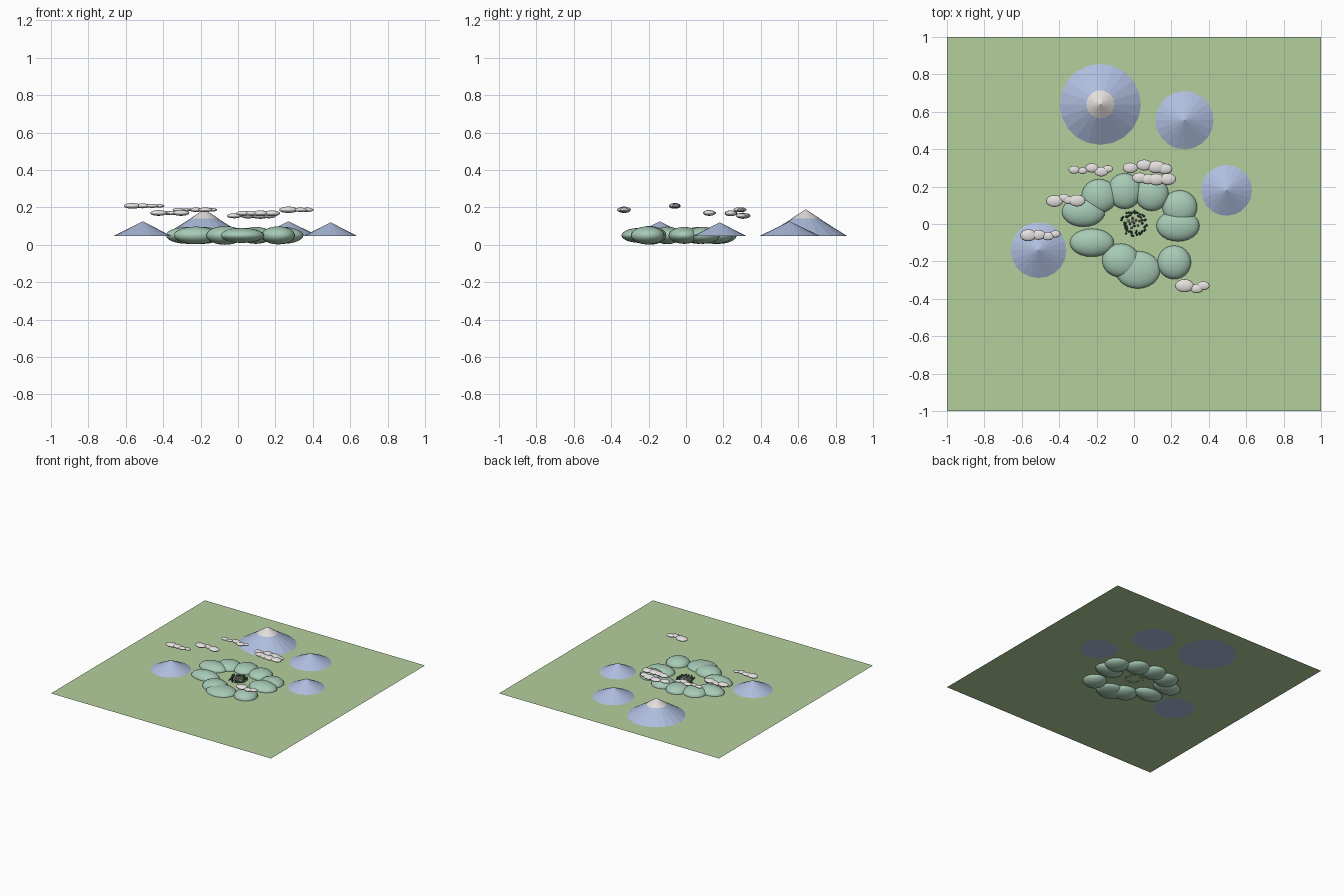
import bpy, math, random

if "Cube" in bpy.data.objects:
    bpy.data.objects.remove(bpy.data.objects["Cube"], do_unlink=True)
random.seed(4)
GROUND = 0.05


def material(name, srgb):
    color = tuple(c ** 2.2 for c in srgb) + (1,)
    m = bpy.data.materials.new(name)
    m.use_nodes = True
    m.diffuse_color = color
    m.node_tree.nodes["Principled BSDF"].inputs["Base Color"].default_value = color
    return m


grass = material("grass green", (.70, .81, .61))
sage = material("hill sage", (.65, .79, .71))
slate = material("mountain blue", (.68, .74, .87))
snow = material("snow white", (.89, .87, .86))
mist = material("cloud white", (.90, .88, .88))
forest = material("tree green", (.28, .40, .34))
plaster = material("house cream", (.88, .84, .80))
tile = material("roof grey", (.62, .56, .60))


def finish(name, mat, smooth=False):
    ob = bpy.context.object
    ob.name = name
    ob.data.materials.append(mat)
    if smooth:
        bpy.ops.object.shade_smooth()
    return ob


def blob(name, mat, loc, size, segments=24, rings=14):
    bpy.ops.mesh.primitive_uv_sphere_add(segments=segments, ring_count=rings, location=loc)
    bpy.context.object.scale = size
    return finish(name, mat, True)


def cone(name, mat, x, y, base, top, radius, sides):
    bpy.ops.mesh.primitive_cone_add(vertices=sides, radius1=radius, radius2=0,
                                    depth=top - base, location=(x, y, (base + top) / 2))
    return finish(name, mat)


# Meadow
bpy.ops.mesh.primitive_plane_add(size=2, location=(0, 0, GROUND))
finish("meadow", grass)

# Ring of rounded hills: x, y, half width, half depth, half height
hills = [(-.05, .176, .09, .095, .045), (-.185, .15, .095, .09, .045),
         (-.27, .065, .115, .08, .045), (-.225, -.10, .118, .075, .047),
         (-.07, -.195, .10, .09, .05), (.02, -.245, .12, .10, .04),
         (.215, -.205, .09, .09, .048), (.235, -.01, .115, .083, .045),
         (.245, .09, .093, .09, .045), (.095, .16, .09, .09, .045)]
for i, (x, y, rx, ry, rz) in enumerate(hills):
    blob(f"hill_{i + 1}", sage, (x, y, GROUND), (rx, ry, rz))

# Mountains
base = GROUND - .002
for i, (x, y, r, top) in enumerate([(-.18, .64, .22, .186), (.27, .555, .16, .125),
                                    (.495, .18, .14, .12), (-.51, -.14, .153, .125)]):
    cone(f"mountain_{i + 1}", slate, x, y, base, top, r, 20)
cone("snow_cap", snow, -.18, .64, .141, .19, .075, 20)

# Clouds: height, then puffs as x, y, half width
clouds = [
    (.187, [(-.32, .29, .03), (-.275, .285, .025), (-.225, .30, .035),
            (-.175, .28, .037), (-.14, .295, .028)]),
    (.155, [(-.02, .30, .04), (.055, .315, .042), (.12, .305, .048), (.165, .295, .04)]),
    (.168, [(.03, .247, .04), (.075, .24, .04), (.12, .238, .045), (.18, .24, .045)]),
    (.17, [(-.425, .123, .045), (-.375, .14, .03), (-.35, .128, .03), (-.305, .125, .045)]),
    (.208, [(-.565, -.06, .045), (-.51, -.058, .038), (-.46, -.065, .032), (-.42, -.053, .027)]),
    (.187, [(.27, -.33, .05), (.335, -.345, .035), (.37, -.33, .034)]),
]
for i, (z, puffs) in enumerate(clouds):
    for j, (x, y, r) in enumerate(puffs):
        blob(f"cloud_{i + 1}_puff_{j + 1}", mist, (x, y, z), (r, r * .7, r * .34), 16, 10)

# Ring of little trees around the village
for i in range(60):
    a = math.tau * i / 60 + random.uniform(-.1, .1)
    d = random.uniform(.042, .07)
    x, y = d * math.cos(a), .005 + d * math.sin(a)
    cone(f"tree_{i + 1}", forest, x, y, GROUND, GROUND + random.uniform(.014, .022), .006, 6)

# Village houses
for i in range(10):
    a = i * 2.4
    d = .011 * math.sqrt(i)
    x, y = d * math.cos(a), .005 + d * math.sin(a)
    bpy.ops.mesh.primitive_cube_add(size=.011, location=(x, y, GROUND + .0055))
    finish(f"house_{i + 1}", plaster)
    roof = cone(f"roof_{i + 1}", snow if i % 2 else tile, x, y,
                GROUND + .011, GROUND + .018, .008, 4)
    roof.rotation_euler.z = math.pi / 4
